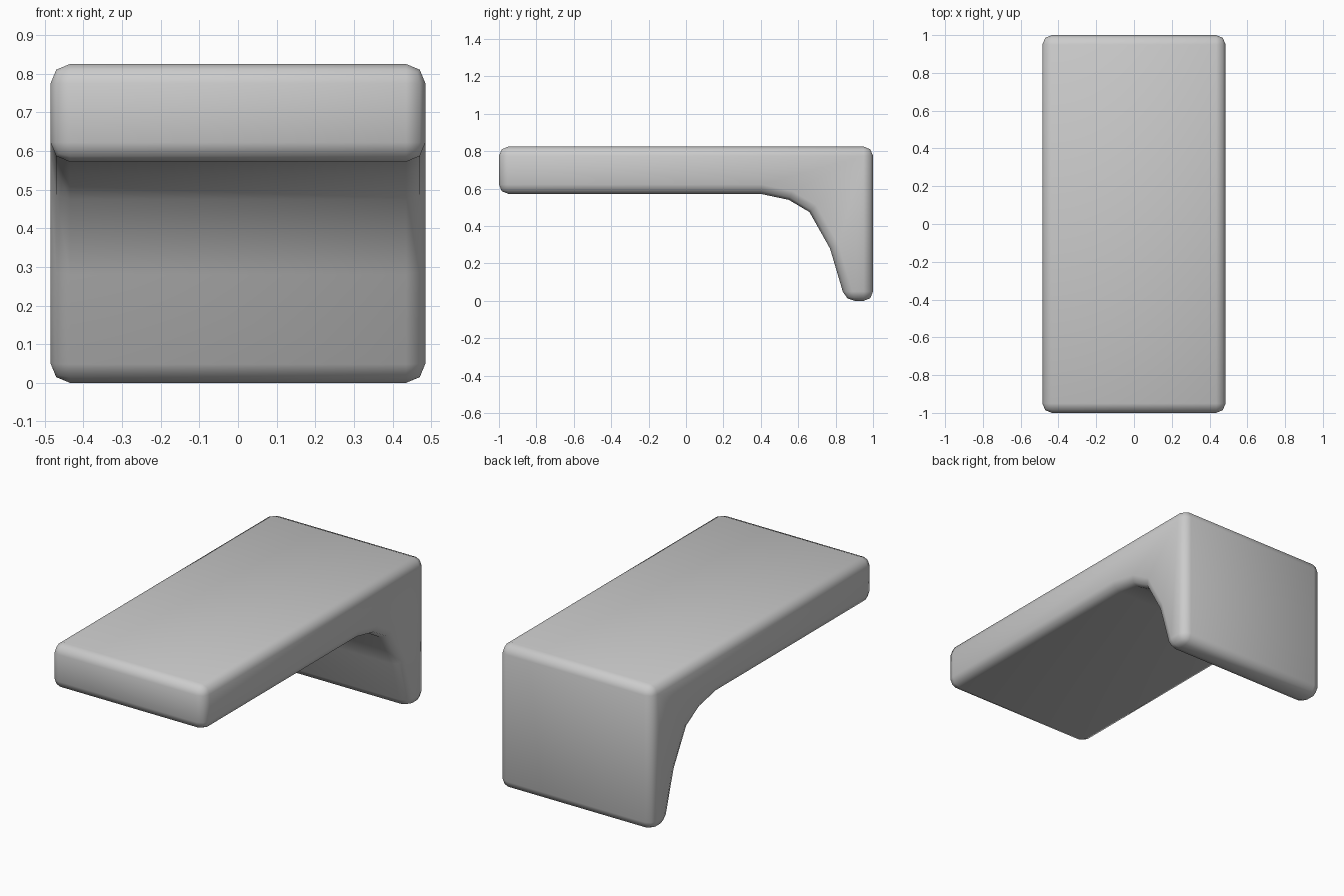
import bpy, bmesh

if "Cube" in bpy.data.objects:
    bpy.data.objects.remove(bpy.data.objects["Cube"])

HALF_W = 0.485

# Side profile (y, z): flat slab with a curved bracket down to the rear leg
profile = [(-1, 0.825), (-1, 0.572), (0.40, 0.572), (0.55, 0.54), (0.66, 0.475),
           (0.77, 0.28), (0.853, 0), (1, 0), (1, 0.825)]

bm = bmesh.new()
face = bm.faces.new([bm.verts.new((-HALF_W, y, z)) for y, z in profile])
ext = bmesh.ops.extrude_face_region(bm, geom=[face])
moved = [g for g in ext["geom"] if isinstance(g, bmesh.types.BMVert)]
bmesh.ops.translate(bm, verts=moved, vec=(2 * HALF_W, 0, 0))
bmesh.ops.recalc_face_normals(bm, faces=bm.faces)

# Round every hard edge, leaving the facets of the inner curve alone
hard = [e for e in bm.edges if e.calc_face_angle(0) > 0.7]
bmesh.ops.bevel(bm, geom=hard, offset=0.05, offset_type='OFFSET',
                segments=2, profile=0.5, affect='EDGES', clamp_overlap=True)
bmesh.ops.recalc_face_normals(bm, faces=bm.faces)
for f in bm.faces:
    f.smooth = True

mesh = bpy.data.meshes.new("bracket_slab")
bm.to_mesh(mesh)
bm.free()
obj = bpy.data.objects.new("bracket_slab", mesh)
bpy.context.collection.objects.link(obj)
